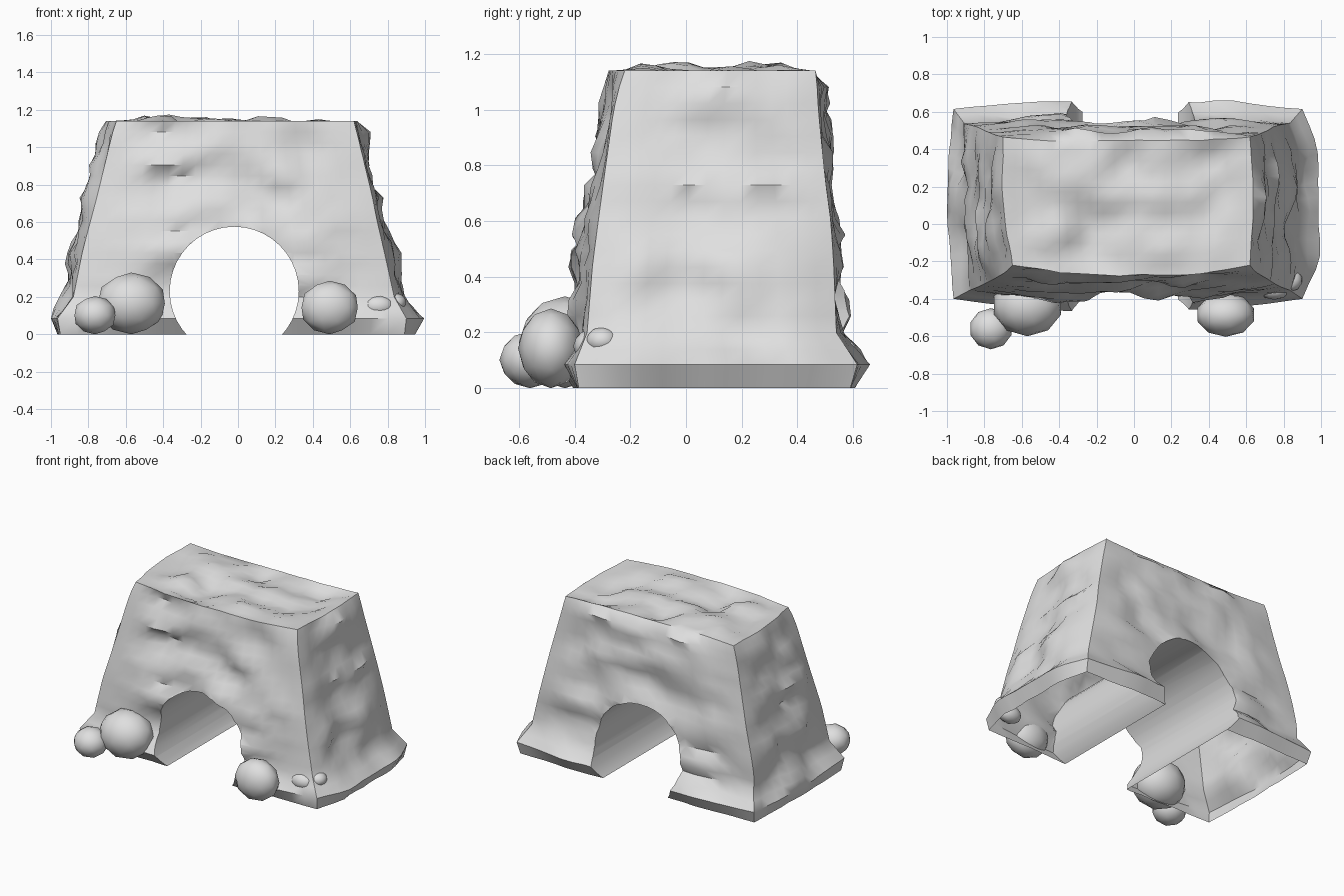
import bpy, bmesh, math
from mathutils import Vector, noise

if "Cube" in bpy.data.objects:
    bpy.data.objects.remove(bpy.data.objects["Cube"])

stone = bpy.data.materials.new("grey stone")
stone.diffuse_color = (0.74, 0.74, 0.74, 1)
stone.use_nodes = True
stone.node_tree.nodes["Principled BSDF"].inputs["Base Color"].default_value = stone.diffuse_color

# by height: z, corner left/right x and front/back y, then outward bulge of each wall
PROFILE = [
    (0.00, -0.95, 0.89, -0.385, 0.59, 0.01, 0.05, 0.01, 0.01),
    (0.085, -0.965, 0.90, -0.40, 0.615, 0.025, 0.09, 0.055, 0.04),
    (0.20, -0.88, 0.835, -0.355, 0.54, 0.02, 0.05, 0.02, 0.0),
    (0.45, -0.83, 0.78, -0.335, 0.53, 0.02, 0.04, 0.05, 0.025),
    (0.60, -0.79, 0.745, -0.315, 0.52, 0.03, 0.03, 0.055, 0.02),
    (0.75, -0.75, 0.715, -0.295, 0.50, 0.045, 0.03, 0.03, 0.0),
    (1.00, -0.69, 0.655, -0.26, 0.475, 0.015, 0.02, 0.03, 0.02),
    (1.10, -0.665, 0.63, -0.235, 0.47, 0.015, 0.03, 0.035, 0.03),
    (1.14, -0.65, 0.62, -0.22, 0.465, 0.01, 0.01, 0.045, -0.02),
]
HEIGHTS = [0, 0.085, 0.14] + [0.2 + 0.94 * i / 16 for i in range(17)]


def section(z):
    for a, b in zip(PROFILE, PROFILE[1:]):
        if z <= b[0]:
            t = (z - a[0]) / (b[0] - a[0])
            return [p + (q - p) * t for p, q in zip(a[1:], b[1:])]
    return PROFILE[-1][1:]


def rough(p):
    # layered rock relief, stretched sideways
    q = Vector((p.x * 3.3, p.y * 3.3, p.z * 5.5))
    return noise.noise(q) * 0.055 + noise.noise(q * 2.1) * 0.035


def wall_point(side, u, z):
    l, r, f, b, *bulge = section(z)
    lb = l - 0.05 * min(1, max(0, (z - 0.085) * 5))  # back left corner sits further out
    fade = min(1, 5 * u, 5 * (1 - u))
    relief = 0.3 if z < 0.1 or z > 1.12 else 1
    if side in "fb":
        left = l if side == "f" else lb
        p = Vector((left + (r - left) * u, f if side == "f" else b, z))
    else:
        p = Vector((l + (lb - l) * u if side == "l" else r, f + (b - f) * u, z))
    out = fade * (bulge["lrfb".index(side)] + relief * rough(p))
    axis = 0 if side in "lr" else 1
    p[axis] += -out if side in "lf" else out
    p.x = max(-1, min(1, p.x))
    return p


def panel(bm, us, vs, fn):
    rows = [[bm.verts.new(fn(u, v)) for u in us] for v in vs]
    for a, b in zip(rows, rows[1:]):
        for i in range(len(us) - 1):
            bm.faces.new((a[i], a[i + 1], b[i + 1], b[i]))


def cap_point(u, v, z):
    # surface stretched between the four walls, bumpy on top
    f, b = wall_point("f", u, z), wall_point("b", u, z)
    l, r = wall_point("l", v, z), wall_point("r", v, z)
    c = [wall_point(s, t, z) for s, t in (("f", 0), ("f", 1), ("b", 0), ("b", 1))]
    p = f.lerp(b, v) + l.lerp(r, u) - c[0].lerp(c[1], u).lerp(c[2].lerp(c[3], u), v)
    if z > 1:
        fade = min(1, 7 * u, 7 * (1 - u), 7 * v, 7 * (1 - v))
        p.z = min(p.z + fade * rough(Vector((p.x * 1.3, p.y * 1.3, 3))), 1.178)
    return p


# rock body
bm = bmesh.new()
U = [i / 20 for i in range(21)]
V = [i / 13 for i in range(14)]
for s, us in (("f", U), ("b", U), ("l", V), ("r", V)):
    panel(bm, us, HEIGHTS, lambda u, z, s=s: wall_point(s, u, z))
for z in (0, 1.14):
    panel(bm, U, V, lambda u, v, z=z: cap_point(u, v, z))
bmesh.ops.remove_doubles(bm, verts=bm.verts, dist=0.0005)
bmesh.ops.recalc_face_normals(bm, faces=bm.faces)
me = bpy.data.meshes.new("rock_arch")
bm.to_mesh(me)
bm.free()
arch = bpy.data.objects.new("rock_arch", me)
bpy.context.collection.objects.link(arch)
me.materials.append(stone)

# round tunnel through the body
bpy.ops.mesh.primitive_cylinder_add(vertices=40, radius=0.345, depth=3,
                                    location=(-0.02, 0, 0.23), rotation=(math.pi / 2, 0, 0))
cutter = bpy.context.object
cutter.name = "tunnel_cutter"
cutter.data.materials.append(stone)
cut = arch.modifiers.new("tunnel", "BOOLEAN")
cut.operation, cut.solver, cut.object = "DIFFERENCE", "EXACT", cutter
bpy.context.view_layer.objects.active = arch
bpy.ops.object.modifier_apply(modifier="tunnel")
bpy.data.objects.remove(cutter)

# open underside
bm = bmesh.new()
bm.from_mesh(me)
under = [f for f in bm.faces if all(v.co.z < 0.001 for v in f.verts)]
bmesh.ops.delete(bm, geom=under, context="FACES")
bm.to_mesh(me)
bm.free()


def smooth(obj, angle):
    bpy.ops.object.select_all(action="DESELECT")
    obj.select_set(True)
    bpy.context.view_layer.objects.active = obj
    bpy.ops.object.shade_smooth_by_angle(angle=math.radians(angle))


smooth(arch, 45)

# boulders and pebbles at the foot
STONES = [
    ("large_boulder", (-0.57, -0.435, 0.165), (0.188, 0.165, 0.165)),
    ("small_boulder", (-0.765, -0.56, 0.102), (0.115, 0.11, 0.102)),
    ("right_boulder", (0.49, -0.485, 0.143), (0.158, 0.118, 0.143)),
    ("pebble_inner", (0.75, -0.345, 0.15), (0.085, 0.06, 0.06)),
    ("pebble_outer", (0.84, -0.30, 0.17), (0.06, 0.06, 0.05)),
]
for name, loc, size in STONES:
    bpy.ops.mesh.primitive_ico_sphere_add(subdivisions=2, radius=1, location=loc)
    ob = bpy.context.object
    ob.name, ob.scale = name, size
    ob.data.materials.append(stone)
    smooth(ob, 60)
